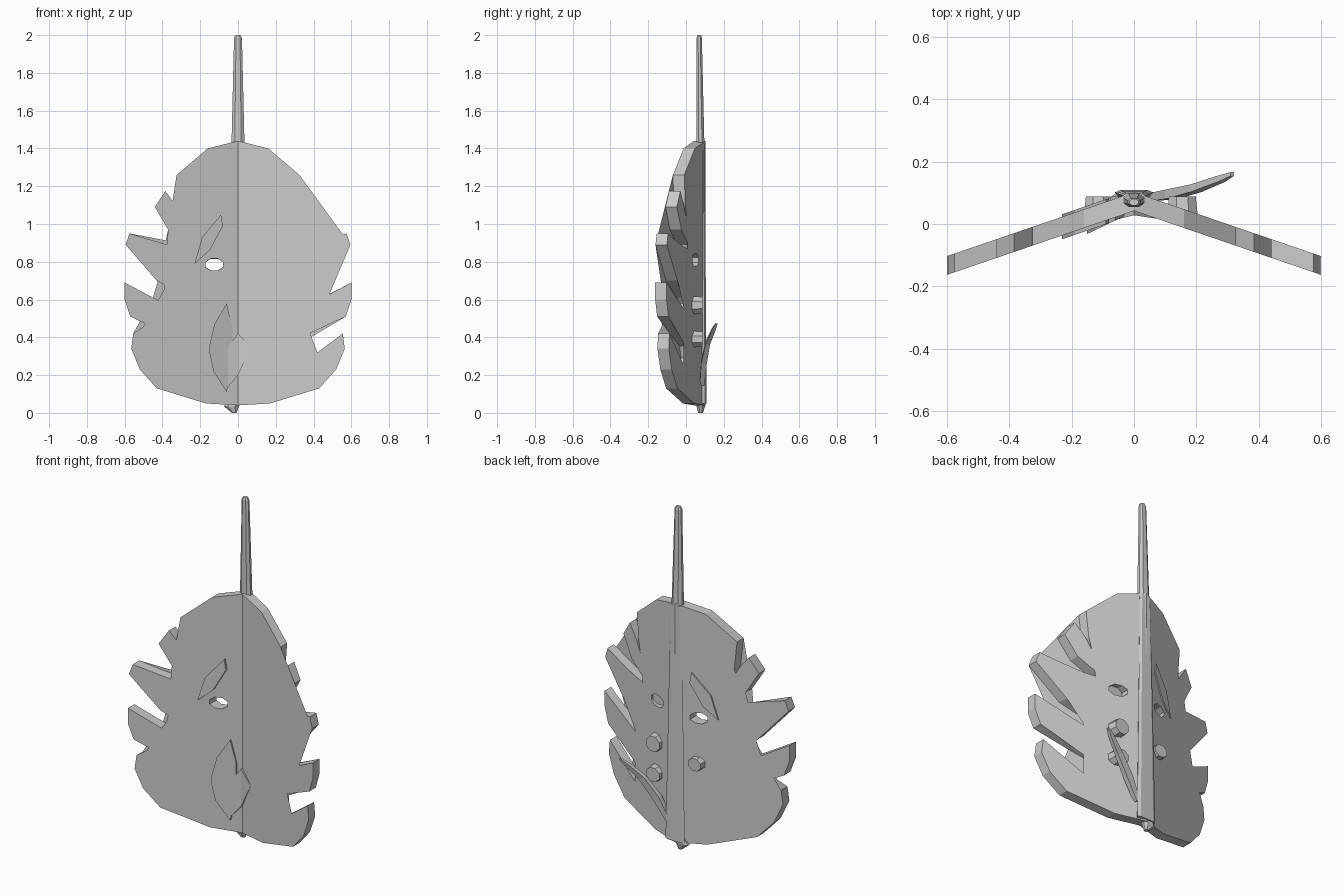
import bpy, bmesh, math
from mathutils import Vector

if "Cube" in bpy.data.objects:
    bpy.data.objects.remove(bpy.data.objects["Cube"])

SLOPE = 0.342          # how far the blade folds forward per unit of width


def make_object(name, bm):
    bmesh.ops.recalc_face_normals(bm, faces=bm.faces)
    me = bpy.data.meshes.new(name)
    bm.to_mesh(me)
    bm.free()
    ob = bpy.data.objects.new(name, me)
    bpy.context.collection.objects.link(ob)
    return ob


def slab(bm, outline, depth, thick):
    """Solid plate from an x,z outline; depth(x, z) gives the front y."""
    front = [bm.verts.new((x, depth(x, z), z)) for x, z in outline]
    back = [bm.verts.new((x, depth(x, z) + thick, z)) for x, z in outline]
    n = len(outline)
    caps = [bm.faces.new(front), bm.faces.new(back[::-1])]
    for i in range(n):
        j = (i + 1) % n
        bm.faces.new((front[j], front[i], back[i], back[j]))
    bmesh.ops.triangulate(bm, faces=caps)


def plate(name, outline, depth, thick):
    bm = bmesh.new()
    slab(bm, outline, depth, thick)
    return make_object(name, bm)


def loft(name, rings):
    """Solid skinned through equal-sized rings of points."""
    bm = bmesh.new()
    loops = [[bm.verts.new(p) for p in r] for r in rings]
    n = len(loops[0])
    for a, b in zip(loops, loops[1:]):
        for i in range(n):
            j = (i + 1) % n
            bm.faces.new((a[i], a[j], b[j], b[i]))
    bm.faces.new(loops[0][::-1])
    bm.faces.new(loops[-1])
    return make_object(name, bm)


def plug(name, x, z, rx, rz, y0, y1):
    """Eight-sided oval peg pointing along y."""
    def ring(y, s):
        return [(x + rx * s * math.cos(a), y, z + rz * s * math.sin(a))
                for a in (math.tau * (i + 0.5) / 8 for i in range(8))]
    return loft(name, [ring(y0, 1), ring(y1, 0.85)])


# split leaf blade: half outline from the stalk down, then mirrored
half = [(0, 1.44), (0.16, 1.40), (0.325, 1.26), (0.31, 1.10), (0.28, 1.04),
        (0.295, 1.03), (0.33, 1.10), (0.385, 1.175), (0.44, 1.09), (0.37, 0.97),
        (0.26, 0.89), (0.25, 0.865), (0.34, 0.88), (0.45, 0.91), (0.575, 0.95),
        (0.595, 0.89), (0.43, 0.70), (0.26, 0.61), (0.235, 0.58), (0.265, 0.55),
        (0.33, 0.55), (0.45, 0.61), (0.6, 0.69), (0.6, 0.60), (0.57, 0.51),
        (0.40, 0.43), (0.22, 0.355), (0.20, 0.29), (0.23, 0.25), (0.34, 0.26),
        (0.42, 0.32), (0.555, 0.42), (0.565, 0.34), (0.52, 0.23), (0.43, 0.13),
        (0.17, 0.05), (0, 0.04)]
# (the fold line is an edge because each half is its own polygon)
bm = bmesh.new()
for s in (1, -1):
    slab(bm, [(s * x, z) for x, z in half], lambda x, z: 0.042 - SLOPE * abs(x), 0.06)
bmesh.ops.remove_doubles(bm, verts=bm.verts, dist=1e-4)
# drop the inner wall left on the fold
inner = [f for f in bm.faces if all(abs(v.co.x) < 1e-4 for v in f.verts)]
bmesh.ops.delete(bm, geom=inner, context='FACES_ONLY')
blade = make_object("leaf_blade", bm)

# oval holes in the blade: one right through, one blind from the back
for name, x, z, y0 in (("left_hole_cutter", -0.125, 0.785, -0.2),
                       ("right_hole_cutter", 0.15, 0.81, 0.02)):
    c = plug(name, x, z, 0.055, 0.037, y0, 0.2)
    c.hide_render = True
    c.hide_viewport = True
    m = blade.modifiers.new(name, 'BOOLEAN')
    m.operation = 'DIFFERENCE'
    m.solver = 'EXACT'
    m.object = c

# raised plugs on the back
plug("left_plug", -0.115, 0.52, 0.05, 0.045, 0.02, 0.088)
plug("right_upper_plug", 0.155, 0.57, 0.055, 0.055, 0.01, 0.088)
plug("right_lower_plug", 0.155, 0.39, 0.055, 0.05, 0.01, 0.088)


# stalk running down into the midrib
def rib_ring(x, z, w, y0, y1):
    m = y1 - (y1 - y0) * 0.3
    f = y0 + (y1 - y0) * 0.3
    return [(x - w, f, z), (x - w * .5, y0, z), (x + w * .5, y0, z), (x + w, f, z),
            (x + w, m, z), (x + w * .5, y1, z), (x - w * .5, y1, z), (x - w, m, z)]


loft("stalk", [rib_ring(0, 2.0, 0.014, 0.06, 0.08), rib_ring(0, 1.985, 0.021, 0.056, 0.084),
               rib_ring(0, 1.44, 0.034, 0.055, 0.097), rib_ring(0, 1.3, 0.03, 0.06, 0.094)])


def flat_ring(z, w, y1):
    return [(-w, y1 - .008, z), (-w * .6, .07, z), (w * .6, .07, z), (w, y1 - .008, z),
            (w * .7, y1, z), (-w * .7, y1, z)]


loft("midrib", [flat_ring(1.43, 0.036, 0.099), flat_ring(0.8, 0.048, 0.104),
                flat_ring(0.05, 0.062, 0.109)])
loft("midrib_tip", [rib_ring(0, 0.08, 0.04, 0.06, 0.105), rib_ring(-0.035, 0.035, 0.04, 0.055, 0.1),
                    rib_ring(-0.02, 0.0, 0.012, 0.065, 0.09)])

# young leaf scraps breaking through the front
plate("left_leaflet", [(-0.06, 0.58), (-0.125, 0.47), (-0.15, 0.36), (-0.115, 0.335),
                       (-0.15, 0.315), (-0.13, 0.22), (-0.06, 0.11), (-0.03, 0.25), (-0.03, 0.45)],
      lambda x, z: 0.04 + 0.48 * x, 0.03)
plate("centre_leaflet_left", [(0, 0.42), (-0.06, 0.34), (-0.09, 0.25), (-0.06, 0.13), (0, 0.2)],
      lambda x, z: 0.028 + 0.25 * x, 0.03)
plate("centre_leaflet_right", [(0, 0.42), (0, 0.2), (0.07, 0.345)],
      lambda x, z: 0.028 - 0.15 * x, 0.03)

# thin blade lying on the upper back
plate("back_leaflet", [(-0.09, 1.05), (-0.08, 0.99), (-0.15, 0.86), (-0.23, 0.79), (-0.19, 0.93)],
      lambda x, z: 0.03 + SLOPE * x, 0.08)


# curved shoot springing from behind the midrib
def shoot_ring(p, w, t):
    return [tuple(Vector(p) + Vector(o)) for o in
            ((-w, -t, w * .5), (w, -t, -w * .5), (w, t, -w * .5), (-w, t, w * .5))]


loft("back_shoot", [shoot_ring((0.05, 0.085, 0.15), 0.012, 0.012),
                    shoot_ring((0.12, 0.095, 0.27), 0.02, 0.015),
                    shoot_ring((0.20, 0.115, 0.37), 0.018, 0.012),
                    shoot_ring((0.28, 0.145, 0.44), 0.012, 0.01),
                    shoot_ring((0.315, 0.16, 0.47), 0.005, 0.006)])
